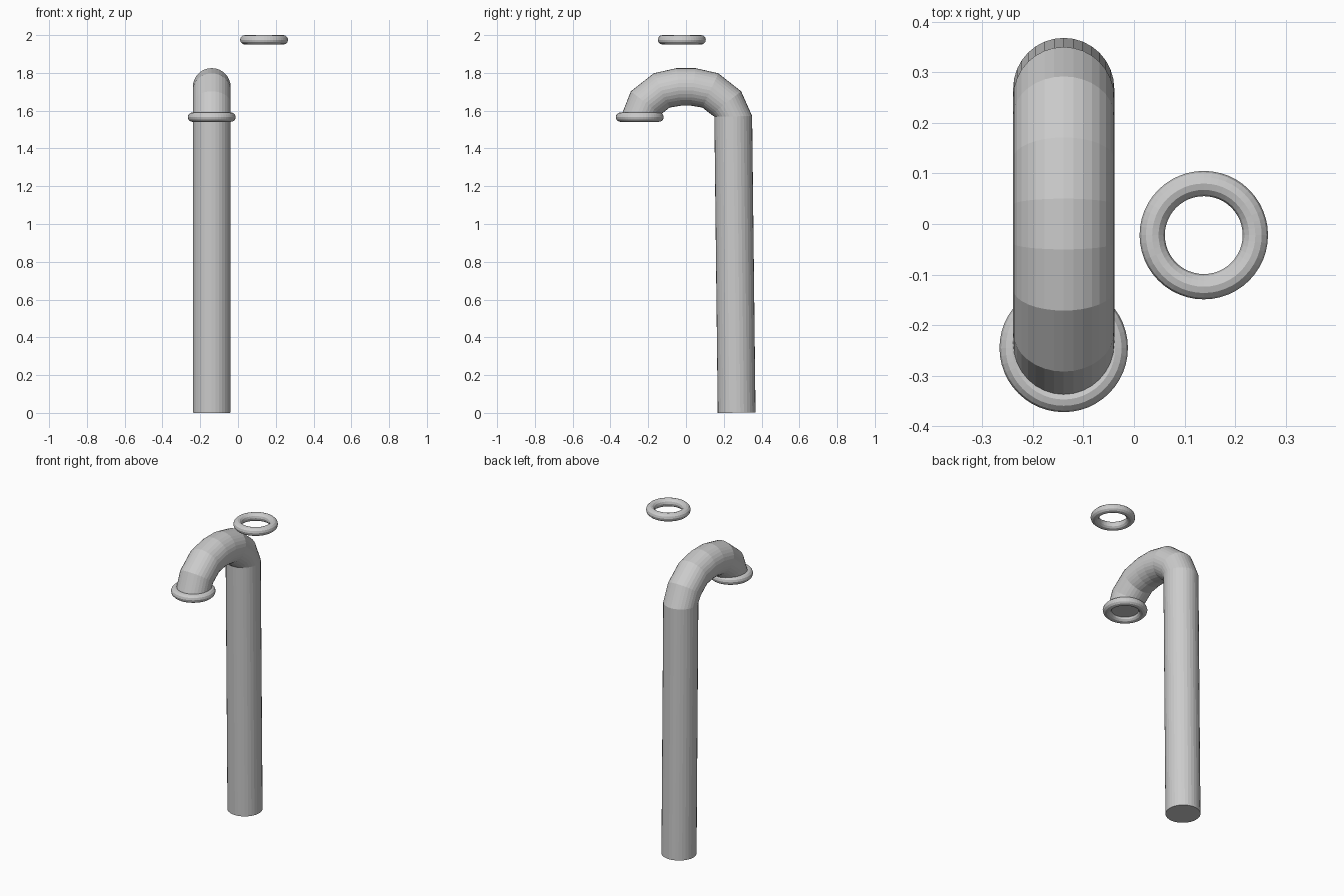
import bpy, bmesh, math
from mathutils import Vector

if "Cube" in bpy.data.objects:
    bpy.data.objects.remove(bpy.data.objects["Cube"])

X, R, SIDES = -0.139, 0.1, 32

# Path of the cane-shaped pipe: (y, z, outward normal angle in degrees)
path = [(0.268, 0.001, 0.7), (0.25, 1.57, 1),
        (0.213, 1.641, 38), (0.129, 1.707, 65), (0.038, 1.726, 83),
        (-0.038, 1.726, 97), (-0.129, 1.707, 115), (-0.213, 1.641, 142),
        (-0.246, 1.565, 180)]

# Pipe: rings swept along the path, capped at both ends
bm = bmesh.new()
rings = []
for y, z, deg in path:
    a = math.radians(deg)
    n = Vector((0, math.cos(a), math.sin(a)))
    c = Vector((X, y, z))
    rings.append([bm.verts.new(c + R * (math.cos(t) * n + math.sin(t) * Vector((1, 0, 0))))
                  for t in (2 * math.pi * i / SIDES for i in range(SIDES))])
for lo, hi in zip(rings, rings[1:]):
    for i in range(SIDES):
        j = (i + 1) % SIDES
        bm.faces.new((lo[i], lo[j], hi[j], hi[i]))
bm.faces.new(rings[0])
bm.faces.new(rings[-1])
bmesh.ops.recalc_face_normals(bm, faces=bm.faces)
mesh = bpy.data.meshes.new("curved_pipe")
bm.to_mesh(mesh)
bm.free()
bpy.context.collection.objects.link(bpy.data.objects.new("curved_pipe", mesh))


# Rim at the pipe mouth and the separate ring floating above
def ring(name, location):
    bpy.ops.mesh.primitive_torus_add(location=location, major_radius=0.102, minor_radius=0.025,
                                     major_segments=48, minor_segments=12)
    bpy.context.object.name = name


ring("mouth_rim", (X, -0.245, 1.566))
ring("loose_ring", (0.138, -0.022, 1.975))
